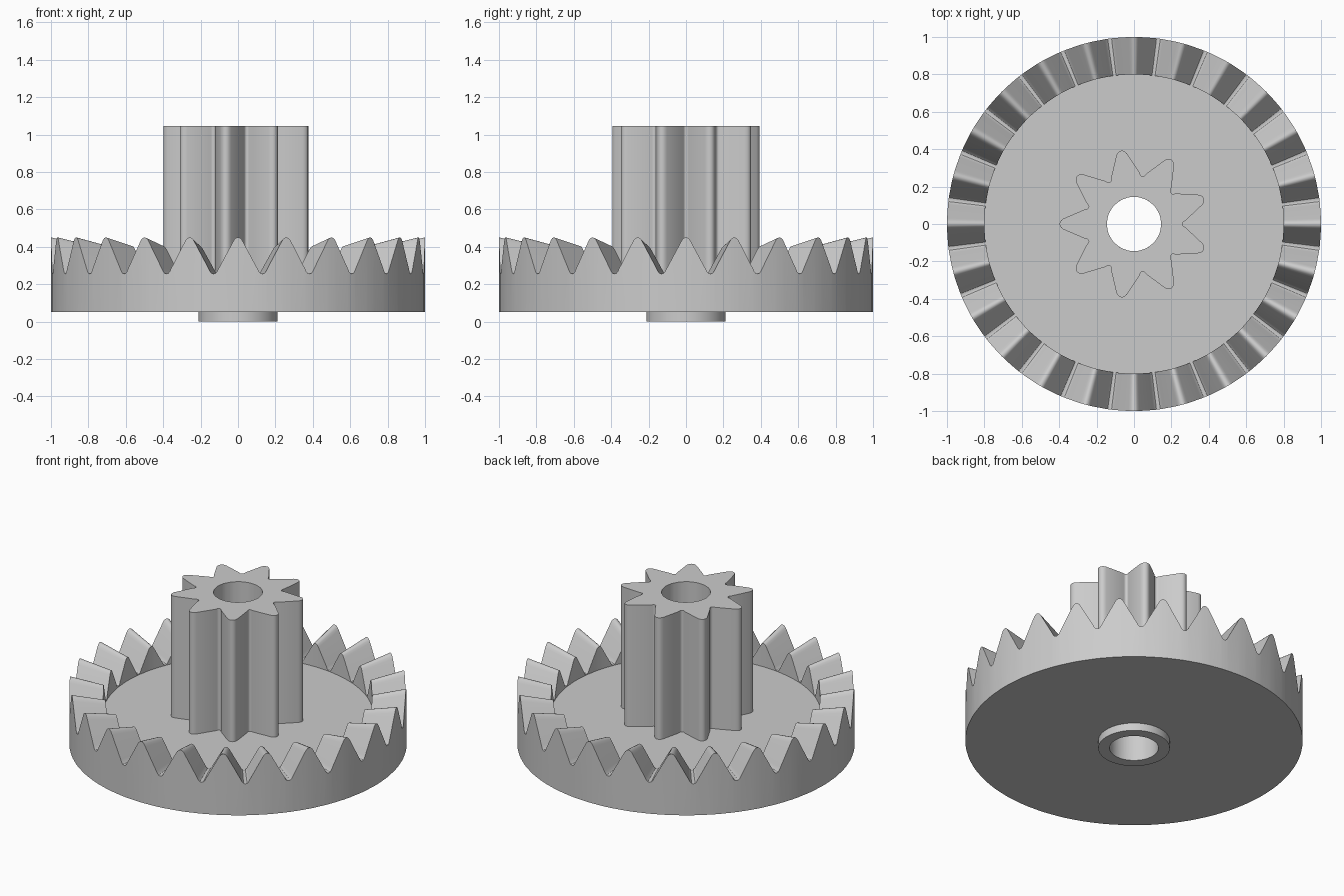
import bpy, bmesh
from math import pi, cos, sin, radians

if "Cube" in bpy.data.objects:
    bpy.data.objects.remove(bpy.data.objects["Cube"], do_unlink=True)

steel = bpy.data.materials.new("plain grey")
steel.use_nodes = True
steel.diffuse_color = (0.6, 0.6, 0.6, 1)
steel.node_tree.nodes["Principled BSDF"].inputs["Base Color"].default_value = (0.6, 0.6, 0.6, 1)

HOLE, DISC_BOTTOM, DISC_TOP, PINION_TOP = 0.145, 0.05, 0.25, 1.045

# Half tooth from tip to root: (fraction of the pitch, fraction of the height)
HALF_TOOTH = [(0, 1), (0.04, 0.985), (0.075, 0.94), (0.11, 0.86),
              (0.40, 0.14), (0.43, 0.06), (0.46, 0.015), (0.5, 0)]


def tooth_samples(count, start):
    """(angle, height fraction) all the way round a toothed outline."""
    pitch = 2 * pi / count
    tooth = [(-t, h) for t, h in reversed(HALF_TOOTH[1:])] + HALF_TOOTH[:-1]
    return [(start + (i + t) * pitch, h) for i in range(count) for t, h in tooth]


def ring(samples, radius, z, tooth_r=0, tooth_z=0):
    return [((radius + tooth_r * h) * cos(a), (radius + tooth_r * h) * sin(a), z + tooth_z * h)
            for a, h in samples]


def loft(name, rings, closed):
    """Skin successive rings with quads."""
    bm = bmesh.new()
    loops = [[bm.verts.new(p) for p in r] for r in rings]
    pairs = list(zip(loops, loops[1:]))
    if closed:
        pairs.append((loops[-1], loops[0]))
    n = len(loops[0])
    for lower, upper in pairs:
        for i in range(n):
            j = (i + 1) % n
            bm.faces.new((lower[i], lower[j], upper[j], upper[i]))
    mesh = bpy.data.meshes.new(name)
    bm.to_mesh(mesh)
    bm.free()
    mesh.materials.append(steel)
    obj = bpy.data.objects.new(name, mesh)
    bpy.context.collection.objects.link(obj)
    bpy.ops.object.select_all(action="DESELECT")
    obj.select_set(True)
    bpy.context.view_layer.objects.active = obj
    bpy.ops.object.shade_smooth_by_angle(angle=radians(32))
    return obj


# Crown wheel: flat disc with upright teeth that get lower toward the centre
crown = tooth_samples(24, 0)
loft("crown_wheel", [
    ring(crown, HOLE, DISC_BOTTOM),
    ring(crown, 1, DISC_BOTTOM),
    ring(crown, 1, DISC_TOP + 0.005, tooth_z=0.195),
    ring(crown, 0.8, DISC_TOP + 0.003, tooth_z=0.15),
    ring(crown, 0.8, DISC_TOP),
    ring(crown, HOLE, DISC_TOP)], closed=True)

# Pinion: tall nine-tooth gear with a round bore
pinion = tooth_samples(9, pi)
loft("pinion", [
    ring(pinion, 0.258, DISC_TOP, tooth_r=0.14),
    ring(pinion, 0.258, PINION_TOP, tooth_r=0.14),
    ring(pinion, HOLE, PINION_TOP),
    ring(pinion, HOLE, DISC_TOP)], closed=False)

# Hub: short collar under the disc
circle = [(2 * pi * i / 72, 0) for i in range(72)]
loft("bottom_hub", [
    ring(circle, HOLE, DISC_BOTTOM),
    ring(circle, HOLE, 0),
    ring(circle, 0.212, 0),
    ring(circle, 0.212, DISC_BOTTOM)], closed=False)
